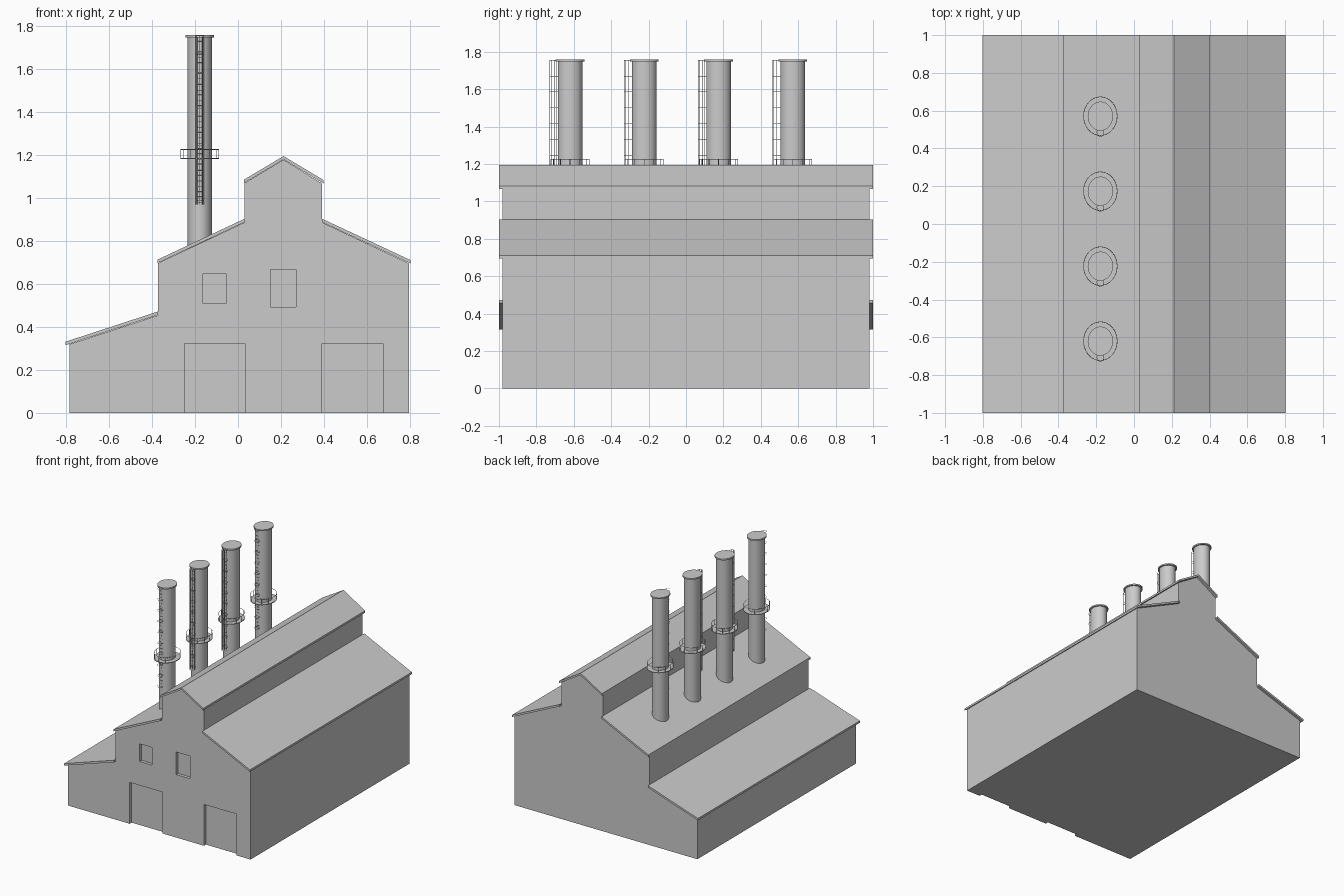
import bpy, bmesh, math

if "Cube" in bpy.data.objects:
    bpy.data.objects.remove(bpy.data.objects["Cube"])

def link(name, data):
    ob = bpy.data.objects.new(name, data)
    bpy.context.collection.objects.link(ob)
    return ob

def prism(name, profile, y0, y1):
    """Extrude an (x, z) outline along y."""
    bm = bmesh.new()
    face = bm.faces.new([bm.verts.new((x, y0, z)) for x, z in profile])
    ext = bmesh.ops.extrude_face_region(bm, geom=[face])
    verts = [g for g in ext["geom"] if isinstance(g, bmesh.types.BMVert)]
    bmesh.ops.translate(bm, verts=verts, vec=(0, y1 - y0, 0))
    bmesh.ops.recalc_face_normals(bm, faces=bm.faces)
    me = bpy.data.meshes.new(name)
    bm.to_mesh(me)
    bm.free()
    return link(name, me)

def lathe(name, profile, cx, cy, stretch, n=32, closed=False):
    """Spin an (r, z) outline; stretched in y. Open outlines get end caps."""
    bm = bmesh.new()
    rings = [[bm.verts.new((cx + r * math.cos(2 * math.pi * i / n),
                            cy + stretch * r * math.sin(2 * math.pi * i / n), z))
              for i in range(n)] for r, z in profile]
    pairs = list(zip(rings, rings[1:]))
    if closed:
        pairs.append((rings[-1], rings[0]))
    for a, b in pairs:
        for i in range(n):
            j = (i + 1) % n
            bm.faces.new((a[i], a[j], b[j], b[i]))
    if not closed:
        bm.faces.new(rings[0])
        bm.faces.new(rings[-1])
    bmesh.ops.recalc_face_normals(bm, faces=bm.faces)
    me = bpy.data.meshes.new(name)
    bm.to_mesh(me)
    bm.free()
    ob = link(name, me)
    bpy.context.view_layer.objects.active = ob
    ob.select_set(True)
    bpy.ops.object.shade_smooth_by_angle(angle=math.radians(40))
    ob.select_set(False)
    return ob

def wires(name, paths, depth):
    """Thin rods along (points, cyclic) paths."""
    cu = bpy.data.curves.new(name, "CURVE")
    cu.dimensions = "3D"
    cu.bevel_depth = depth
    cu.bevel_resolution = 0
    for pts, cyclic in paths:
        sp = cu.splines.new("POLY")
        sp.points.add(len(pts) - 1)
        for p, co in zip(sp.points, pts):
            p.co = (*co, 1)
        sp.use_cyclic_u = cyclic
    return link(name, cu)

# Hall body with stepped gable outline
T = 0.016
hall = prism("hall_walls", [
    (-0.785, 0), (0.795, 0), (0.795, 0.712 - T), (0.392, 0.902 - T),
    (0.392, 1.083 - T), (0.212, 1.194 - T), (0.03, 1.085 - T), (0.03, 0.902 - T),
    (-0.372, 0.713 - T), (-0.372, 0.47 - T), (-0.785, 0.335 - T)], -0.98, 0.98)

# Recessed doors and windows in the front
openings = {"door_left": (-0.25, 0.033, -0.1, 0.323), "door_right": (0.392, 0.674, -0.1, 0.323),
            "window_left": (-0.164, -0.057, 0.51, 0.648), "window_right": (0.152, 0.27, 0.492, 0.668)}
for name, (x0, x1, z0, z1) in openings.items():
    cutter = prism(name + "_cutter", [(x0, z0), (x1, z0), (x1, z1), (x0, z1)], -1.1, -0.956)
    cutter.hide_render = True
    cutter.hide_viewport = True
    mod = hall.modifiers.new(name, "BOOLEAN")
    mod.operation = "DIFFERENCE"
    mod.solver = "EXACT"
    mod.object = cutter

# Roof sheets
roofs = {"lean_to_roof": [(-0.803, 0.331), (-0.372, 0.472)],
         "left_roof": [(-0.375, 0.713), (0.03, 0.903)],
         "ridge_roof": [(0.027, 1.085), (0.212, 1.195), (0.399, 1.083)],
         "right_roof": [(0.392, 0.903), (0.803, 0.711)]}
for name, top in roofs.items():
    prism(name, top + [(x, z - T) for x, z in reversed(top)], -1, 1)

# Chimneys, slightly oval in plan
CX, S = -0.178, 1.15
for k in range(4):
    cy = -0.62 + 0.397 * k
    n = str(k + 1)
    lathe("chimney_" + n, [(0.057, 0.74), (0.057, 1.75)], CX, cy, S)
    lathe("chimney_cap_" + n, [(0.067, 1.748), (0.067, 1.759)], CX, cy, S)

    def ring(r, z, count=32):
        return [(CX + r * math.cos(2 * math.pi * i / count),
                 cy + S * r * math.sin(2 * math.pi * i / count), z) for i in range(count)]

    # Walkway and railing
    lathe("walkway_" + n, [(0.055, 1.181), (0.09, 1.181), (0.09, 1.186), (0.055, 1.186)],
          CX, cy, S, closed=True)
    rail = [(ring(0.089, 1.226), True)]
    rail += [([(x, y, 1.183), (x, y, 1.226)], False) for x, y, _ in ring(0.089, 0, 12)]
    wires("railing_" + n, rail, 0.0016)

    # Ladder with safety cage
    lx, ly, r = CX, cy - S * 0.057 - 0.012, 0.019
    ladder = [([(lx + s, ly + 0.004, 0.97), (lx + s, ly + 0.004, 1.757)], False) for s in (-0.011, 0.011)]
    ladder += [([(lx - 0.011, ly + 0.004, 0.98 + 0.025 * i), (lx + 0.011, ly + 0.004, 0.98 + 0.025 * i)], False)
               for i in range(31)]
    wires("ladder_" + n, ladder, 0.001)

    def hoop(a, z):
        return (lx + r * math.cos(a), ly - 0.008 + S * r * math.sin(a), z)

    cage = [([hoop(2 * math.pi * i / 12, 0.99 + 0.085 * j) for i in range(12)], True) for j in range(10)]
    cage += [([hoop(a, 0.97), hoop(a, 1.757)], False)
             for a in (math.pi, 1.25 * math.pi, 1.5 * math.pi, 1.75 * math.pi, 0)]
    wires("ladder_cage_" + n, cage, 0.0013)
